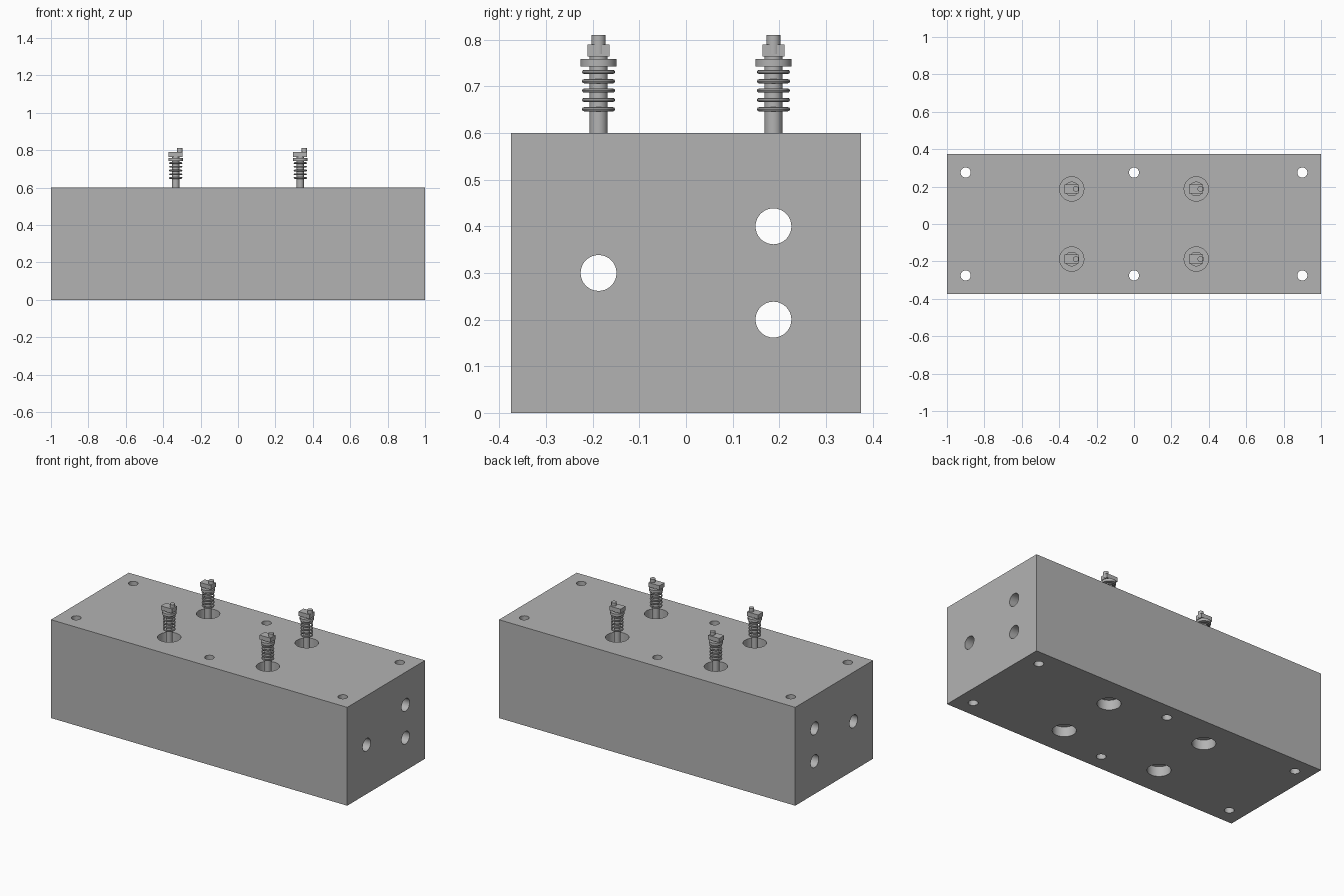
import bpy
import bmesh
from math import radians, pi
from mathutils import Matrix, Vector

if "Cube" in bpy.data.objects:
    bpy.data.objects.remove(bpy.data.objects["Cube"])

steel = bpy.data.materials.new("grey steel")
steel.use_nodes = True
GREY = (0.45, 0.45, 0.45, 1)
steel.diffuse_color = GREY
steel.node_tree.nodes["Principled BSDF"].inputs["Base Color"].default_value = GREY


def add_cylinder(bm, center, radius, length, axis="Z", sides=32):
    turn = Matrix.Rotation(radians(90), 4, "Y") if axis == "X" else Matrix()
    bmesh.ops.create_cone(bm, cap_ends=True, segments=sides, radius1=radius,
                          radius2=radius, depth=length,
                          matrix=Matrix.Translation(center) @ turn)


def add_box(bm, center, size):
    bmesh.ops.create_cube(bm, size=1, matrix=Matrix.Translation(center)
                          @ Matrix.Diagonal((*size, 1)))


def make_object(name, bm):
    mesh = bpy.data.meshes.new(name)
    bm.to_mesh(mesh)
    bm.free()
    mesh.materials.append(steel)
    obj = bpy.data.objects.new(name, mesh)
    bpy.context.collection.objects.link(obj)
    return obj


def smooth(obj):
    bpy.ops.object.select_all(action="DESELECT")
    obj.select_set(True)
    bpy.context.view_layer.objects.active = obj
    bpy.ops.object.shade_smooth_by_angle(angle=radians(35))


LENGTH, WIDTH, HEIGHT = 2, 0.75, 0.6
PIN_X, PIN_Y = 0.333, 0.1875
TOP_DEPTH, BOTTOM_DEPTH = 0.1, 0.06
SEATS = [(sx * PIN_X, sy * PIN_Y) for sx in (-1, 1) for sy in (-1, 1)]

# Block
bm = bmesh.new()
add_box(bm, (0, 0, HEIGHT / 2), (LENGTH, WIDTH, HEIGHT))
block = make_object("block", bm)

# Hole cutters: bolt holes, lengthwise channels, seats above and below
bm = bmesh.new()
for x in (-0.9, 0, 0.9):
    for y in (-0.275, 0.275):
        add_cylinder(bm, (x, y, HEIGHT / 2), 0.027, 1)
for y, z in ((-PIN_Y, 0.3), (PIN_Y, 0.2), (PIN_Y, 0.4)):
    add_cylinder(bm, (0, y, z), 0.0385, 3, "X")
for x, y in SEATS:
    add_cylinder(bm, (x, y, HEIGHT), 0.065, 2 * TOP_DEPTH)
    add_cylinder(bm, (x, y, 0), 0.065, 2 * BOTTOM_DEPTH)
cutter = make_object("hole_cutter", bm)
cutter.hide_render = True

cut = block.modifiers.new("holes", "BOOLEAN")
cut.operation = "DIFFERENCE"
cut.solver = "EXACT"
cut.object = cutter
bpy.context.view_layer.update()
graph = bpy.context.evaluated_depsgraph_get()
block_mesh = bpy.data.meshes.new_from_object(block.evaluated_get(graph))
block.modifiers.clear()
block.data = block_mesh
bpy.data.objects.remove(cutter)
smooth(block)


def add_ring(bm, z, radius, thickness, sides=32, section=8):
    # Sweep a small circle around the pin axis
    loops = []
    for i in range(sides):
        turn = Matrix.Rotation(2 * pi * i / sides, 3, "Z")
        loop = []
        for j in range(section):
            tilt = Matrix.Rotation(2 * pi * j / section, 3, "Y")
            point = Vector((radius, 0, z)) + tilt @ Vector((thickness, 0, 0))
            loop.append(bm.verts.new(turn @ point))
        loops.append(loop)
    for i in range(sides):
        a, b = loops[i], loops[(i + 1) % sides]
        for j in range(section):
            k = (j + 1) % section
            bm.faces.new((a[j], a[k], b[k], b[j]))


# Pins: stem, spring rings, collar, head and offset tip
for number, (x, y) in enumerate(SEATS, 1):
    bm = bmesh.new()
    floor = HEIGHT - TOP_DEPTH
    add_cylinder(bm, (0, 0, (floor + 0.77) / 2), 0.019, 0.77 - floor)
    for i in range(5):
        add_ring(bm, 0.651 + 0.02 * i, 0.031, 0.0045)
    add_cylinder(bm, (0, 0, 0.751), 0.039, 0.016)
    add_box(bm, (-0.002, 0, 0.777), (0.074, 0.048, 0.026))
    add_cylinder(bm, (0.022, 0, 0.79), 0.015, 0.04)
    bmesh.ops.recalc_face_normals(bm, faces=bm.faces)
    pin = make_object(f"spring_pin_{number}", bm)
    pin.location = (x, y, 0)
    smooth(pin)
